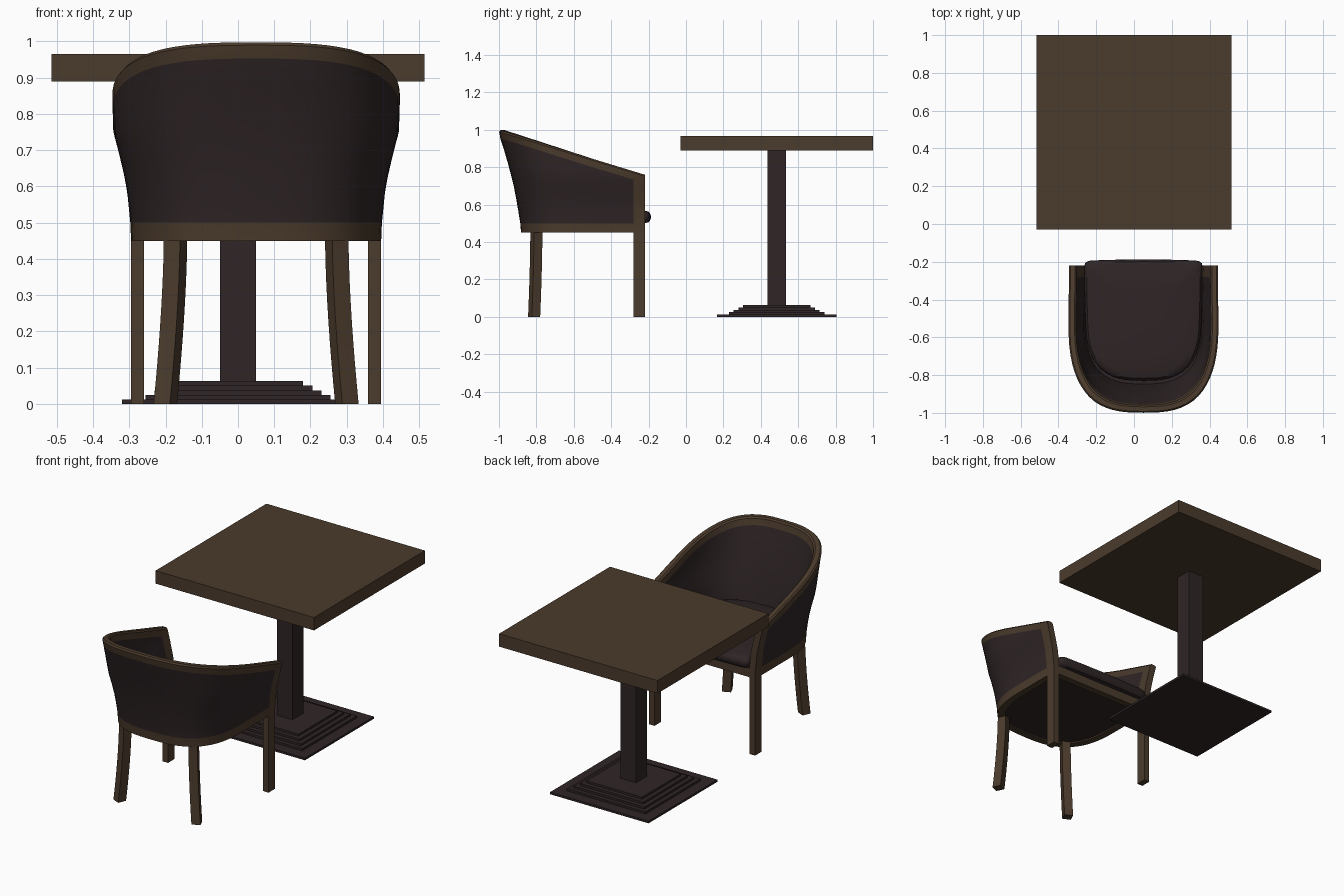
import bpy, bmesh, math

if "Cube" in bpy.data.objects:
    bpy.data.objects.remove(bpy.data.objects["Cube"])

CX = 0.05          # chair centre line
Y_FRONT, Y_BEND = -0.22, -0.50
N = 2.8            # squareness of the rounded back


def material(name, rgb):
    m = bpy.data.materials.new(name)
    m.diffuse_color = (*rgb, 1)
    m.use_nodes = True
    m.node_tree.nodes["Principled BSDF"].inputs["Base Color"].default_value = m.diffuse_color
    return m


WOOD = material("brown wood", (0.070, 0.043, 0.025))
DARK = material("dark leather and metal", (0.028, 0.018, 0.019))


def add_object(name, bm, mats, smooth=False):
    bmesh.ops.recalc_face_normals(bm, faces=bm.faces[:])
    me = bpy.data.meshes.new(name)
    bm.to_mesh(me)
    bm.free()
    for m in mats:
        me.materials.append(m)
    ob = bpy.data.objects.new(name, me)
    bpy.context.collection.objects.link(ob)
    if smooth:
        bpy.ops.object.select_all(action='DESELECT')
        ob.select_set(True)
        bpy.context.view_layer.objects.active = ob
        bpy.ops.object.shade_smooth_by_angle(angle=math.radians(35))
    return ob


def box(name, x0, x1, y0, y1, z0, z1, mat):
    bm = bmesh.new()
    bmesh.ops.create_cube(bm, size=1)
    for v in bm.verts:
        v.co.x = x0 + (v.co.x + 0.5) * (x1 - x0)
        v.co.y = y0 + (v.co.y + 0.5) * (y1 - y0)
        v.co.z = z0 + (v.co.z + 0.5) * (z1 - z0)
    return add_object(name, bm, [mat])


def loft(name, rings, mat, smooth=True):
    """Skin closed rings of points and cap both ends."""
    bm = bmesh.new()
    vs = [[bm.verts.new(p) for p in r] for r in rings]
    n = len(vs[0])
    for a, b in zip(vs, vs[1:]):
        for i in range(n):
            j = (i + 1) % n
            bm.faces.new((a[i], a[j], b[j], b[i]))
    bm.faces.new(vs[0])
    bm.faces.new(vs[-1])
    return add_object(name, bm, [mat], smooth)


def interp(table, z):
    for (z0, a), (z1, b) in zip(table, table[1:]):
        if z <= z1:
            return a + (b - a) * max(0, z - z0) / (z1 - z0)
    return table[-1][1]


# ---- table ----
TY = 0.485
box("table_top", -0.515, 0.515, TY - 0.515, TY + 0.515, 0.89, 0.966, WOOD)
box("table_column", -0.05, 0.05, TY - 0.05, TY + 0.05, 0.06, 0.89, DARK)
for i, h in enumerate((0.32, 0.255, 0.23, 0.205, 0.18)):
    box(f"table_base_step_{i + 1}", -h, h, TY - h, TY + h,
        max(0, i * 0.0126 - 0.001), (i + 1) * 0.0126, DARK)

# ---- chair shell: U-shaped plan that flares with height ----
HALF_W = [(0.45, 0.345), (0.5, 0.347), (0.6, 0.357), (0.7, 0.38),
          (0.75, 0.394), (0.85, 0.397), (1.0, 0.402)]
BACK_Y = [(0.45, -0.882), (0.5, -0.886), (0.6, -0.902), (0.7, -0.921),
          (0.8, -0.946), (0.9, -0.975), (0.97, -0.998), (1.0, -1.0)]


def u_columns(steps=16):
    """Half of the U: straight arm positions, then angles round the back."""
    half = [('s', y) for y in (Y_FRONT, -0.28, -0.36, -0.43)]
    half += [('c', math.pi / 2 * i / steps) for i in range(steps + 1)]
    return [(-1, c) for c in half] + [(1, c) for c in reversed(half[:-1])]


def u_point(col, hw, yb):
    side, (kind, v) = col
    if kind == 's':
        return side * hw, v
    c, s = max(0, math.cos(v)), math.sin(v)
    return (side * hw * (c ** (2 / N) if c > 1e-6 else 0),
            Y_BEND + (yb - Y_BEND) * s ** (2 / N))


def shell_point(col, z, inset):
    x, y = u_point(col, interp(HALF_W, z) - inset, interp(BACK_Y, z) + inset)
    return (CX + x, y, z)


def rim_height(col):
    z = 0.9
    for _ in range(12):
        z = 0.76 + (Y_FRONT - shell_point(col, z, 0)[1]) * 0.305
    return z


THICK, LEVELS = 0.04, 7
bm = bmesh.new()
sections = []
for col in u_columns():
    top = rim_height(col)
    zs = [0.45] + [0.5 + (top - 0.545) * i / LEVELS
                   for i in range(LEVELS + 1)] + [top - 0.008]
    sec = [shell_point(col, z, 0) for z in zs]
    sec += [shell_point(col, top, 0.008), shell_point(col, top, THICK - 0.008)]
    sec += [shell_point(col, z, THICK) for z in reversed(zs)]
    sections.append([bm.verts.new(p) for p in sec])
m = len(sections[0])
leather = set(range(1, LEVELS + 1)) | {m - 2 - k for k in range(1, LEVELS + 1)}
last = len(sections) - 2
for c, (a, b) in enumerate(zip(sections, sections[1:])):
    for i in range(m):
        j = (i + 1) % m
        f = bm.faces.new((a[i], a[j], b[j], b[i]))
        # wood border at the rim, base and front posts; leather panel between
        f.material_index = 1 if i in leather and 0 < c < last else 0
bm.faces.new(sections[0])
bm.faces.new(sections[-1])
add_object("chair_shell", bm, [WOOD, DARK], True)

# ---- seat panel, front rail and cushion ----
plan = [u_point(c, 0.315, -0.85) for c in u_columns()]
loft("seat_base", [[(CX + x, min(y, -0.23), z) for x, y in plan]
                   for z in (0.458, 0.505)], DARK, False)
box("seat_front_rail", CX - 0.312, CX + 0.312, -0.262, -0.222, 0.45, 0.502, WOOD)

outline = [u_point(c, 0.312, -0.83) for c in u_columns()]
outline = [(x * (1 - 0.08 * max(0, -0.35 - y)), y) for x, y in outline]
corner = [(0.309, -0.208), (0.298, -0.198), (0.275, -0.193), (0.14, -0.189)]
outline += corner + [(0, -0.187)] + [(-x, y) for x, y in reversed(corner)]
rings = []
for s, z in ((0.88, 0.50), (0.96, 0.506), (0.99, 0.518), (1, 0.535),
             (0.99, 0.55), (0.96, 0.562), (0.88, 0.569), (0.6, 0.576), (0.25, 0.58)):
    rings.append([(CX + x * s, -0.5 + (y + 0.5) * s, z) for x, y in outline])
loft("seat_cushion", rings, DARK)

# ---- legs ----
for side, label in ((-1, "left"), (1, "right")):
    xs = sorted((CX + side * 0.309, CX + side * 0.345))
    box(f"front_leg_{label}", *xs, -0.28, -0.22, 0, 0.452, WOOD)
    # back legs are turned outward and curve away towards the floor
    rings = []
    ang = math.radians(24) * side
    for k in range(9):
        z = 0.455 * k / 8
        t = (1 - k / 8) ** 1.6
        cx, cy, h = CX + side * (0.2225 + 0.028 * t), -0.80 - 0.012 * t, 0.0245
        rings.append([(cx + h * (u * math.cos(ang) - v * math.sin(ang)),
                       cy + h * (u * math.sin(ang) + v * math.cos(ang)), z)
                      for u, v in ((-1, -1), (1, -1), (1, 1), (-1, 1))])
    loft(f"back_leg_{label}", rings, WOOD)
